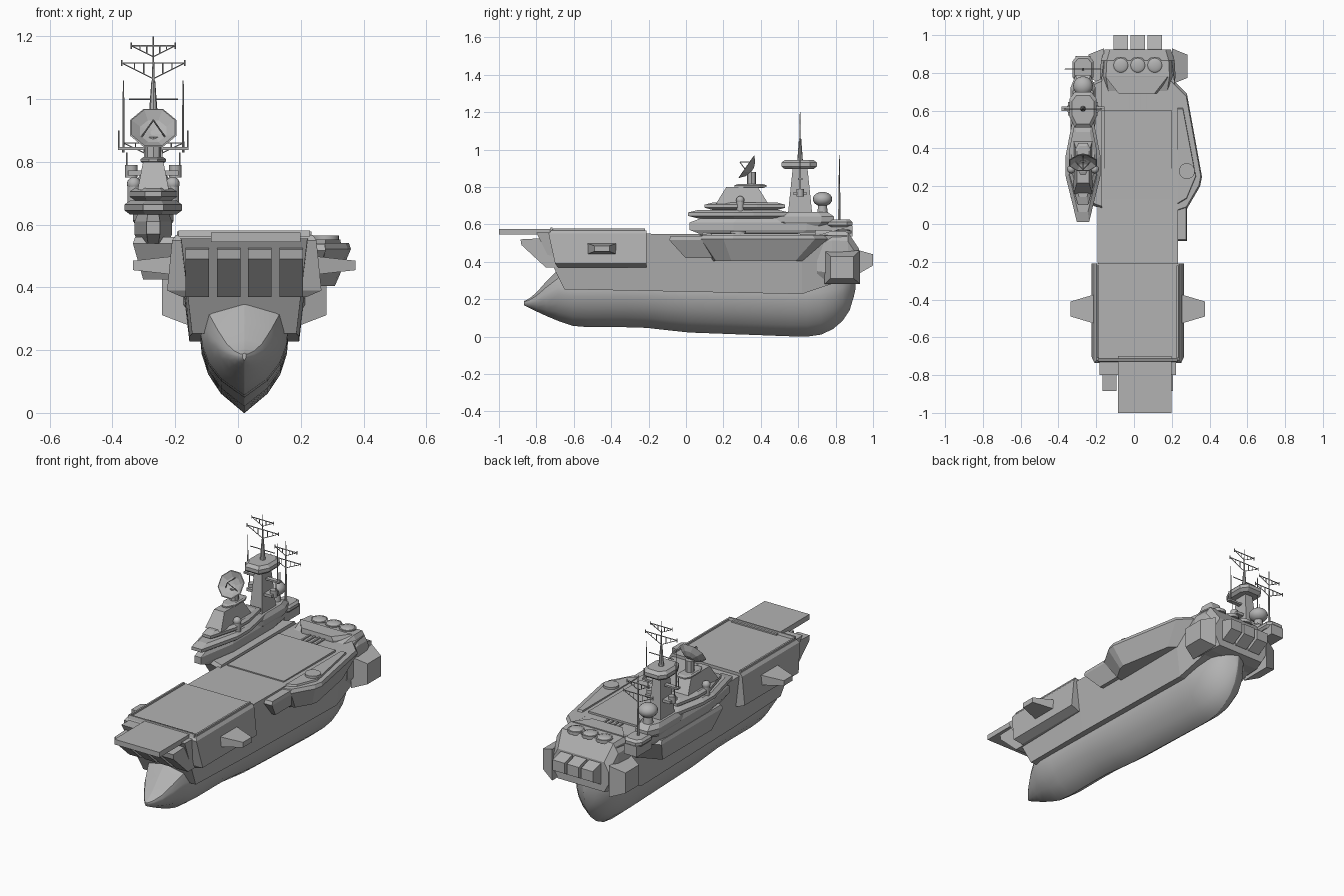
import bpy, bmesh
from math import sin, cos, pi, sqrt, radians
from mathutils import Vector

default_cube = bpy.data.objects.get("Cube")
if default_cube:
    bpy.data.objects.remove(default_cube, do_unlink=True)

colour = (.45, .45, .45, 1)
grey = bpy.data.materials.new("ship_grey")
grey.use_nodes = True
grey.diffuse_color = colour
grey.node_tree.nodes["Principled BSDF"].inputs["Base Color"].default_value = colour

HULL = .02       # centre line of the hull
ISLAND = -.27    # centre line of the island
MAST = .61       # position of the main mast
SIDES = (-1, 1)


def finish(name, bm, smooth=False):
    bmesh.ops.recalc_face_normals(bm, faces=bm.faces)
    mesh = bpy.data.meshes.new(name)
    bm.to_mesh(mesh)
    bm.free()
    mesh.materials.append(grey)
    part = bpy.data.objects.new(name, mesh)
    bpy.context.collection.objects.link(part)
    if smooth:
        bpy.ops.object.select_all(action='DESELECT')
        part.select_set(True)
        bpy.context.view_layer.objects.active = part
        bpy.ops.object.shade_smooth_by_angle(angle=radians(40))


def loft(name, rings, smooth=False):
    """Skin a list of equal-length point rings and cap both ends."""
    bm = bmesh.new()
    rows = [[bm.verts.new(point) for point in ring] for ring in rings]
    for low, high in zip(rows, rows[1:]):
        for i in range(len(low)):
            bm.faces.new((low[i - 1], low[i], high[i], high[i - 1]))
    bm.faces.new(rows[0])
    bm.faces.new(rows[-1])
    finish(name, bm, smooth)


def mirrored(half, centre):
    """Close a half outline of (offset, other) pairs across a centre line."""
    right = [(centre + x, other) for x, other in half]
    left = [(centre - x, other) for x, other in reversed(half)]
    return right + left


def rectangle(front, back, width, z, centre=HULL):
    return [(x, y, z) for x, y in mirrored([(width, front), (width, back)], centre)]


def block(name, centre, size, taper=1, depth_taper=1):
    """Upright box whose top may be narrower than its foot."""
    x, y, z = centre
    width, depth, height = (s / 2 for s in size)
    loft(name, [rectangle(y - depth, y + depth, width, z - height, x),
                rectangle(y - depth * depth_taper, y + depth * depth_taper, width * taper, z + height, x)])


def side_block(name, root, tip, y, z, depth, height, taper):
    """Tapered block growing sideways out of both hull sides."""
    for side in SIDES:
        rings = []
        for x, f in ((root, 1), (tip, taper)):
            d, h = depth * f / 2, height * f / 2
            corners = ((-d, -h), (d, -h), (d, h), (-d, h))
            rings.append([(HULL + side * x, y + a, z + b) for a, b in corners])
        loft(name, rings)


def side_prism(name, profile, centre, width):
    loft(name, [[(centre + s * width / 2, y, z) for y, z in profile] for s in SIDES])


def house(name, front, back, width, foot, height, nose=.3, tip=.35, tail=.2):
    """Island level with a pointed front and bevelled upper and lower rims."""
    length, middle = back - front, (front + back) / 2
    half = [(tip, front), (1, front + length * nose), (1, back - length * tail), (.6, back)]
    rings = []
    for level, inset in ((0, .8), (.3, 1), (.7, 1), (1, .8)):
        outline = mirrored([(x * width * inset, middle + (y - middle) * inset) for x, y in half], ISLAND)
        rings.append([(x, y, foot + height * level) for x, y in outline])
    loft(name, rings)


def shelf(name, outline, foot, top, shrink):
    """Platform on the hull side, drawn in towards the hull at its foot."""
    root = outline[0][0]
    middle = sum(y for x, y in outline) / len(outline)
    rings = [[(root + (x - root) * f, middle + (y - middle) * f, z) for x, y in outline]
             for z, f in ((foot, shrink), (top - .02, 1), (top, .96))]
    loft(name, rings)


def rod(name, start, end, radius=.0025, end_radius=None, sides=6):
    start, end = Vector(start), Vector(end)
    turn = (end - start).to_track_quat('Z', 'Y')
    if end_radius is None:
        end_radius = radius
    angles = [2 * pi * i / sides for i in range(sides)]
    loft(name, [[at + turn @ Vector((r * cos(a), r * sin(a), 0)) for a in angles]
                for at, r in ((start, radius), (end, end_radius))], sides > 8)


def post(name, x, y, foot, top, radius=.0025, end_radius=None, sides=6):
    rod(name, (x, y, foot), (x, y, top), radius, end_radius, sides)


def ball(name, centre, radius, squash=1):
    bm = bmesh.new()
    bmesh.ops.create_uvsphere(bm, u_segments=16, v_segments=10, radius=radius)
    bmesh.ops.scale(bm, vec=(1, 1, squash), verts=bm.verts)
    bmesh.ops.translate(bm, vec=centre, verts=bm.verts)
    finish(name, bm, True)


def clamp(value):
    return min(max(value, 0), 1)


# Lower hull: bulbous bow, stepped keel and rounded stern
rings = []
steps = 24
for i in range(steps + 1):
    y = HULL - .885 * cos(pi * i / steps)
    bow = clamp((y + .87) / .3)
    stern = sqrt(1 - (1 - clamp((.9 - y) / .25)) ** 2)
    width = max(.14 * sin(bow * pi / 2) ** .85 * stern, .003)
    keel = .03 * clamp((.6 - y) / .8) + .02 * clamp(-y / .25) + .12 * (1 - bow) ** 1.3 + .25 * (1 - stern)
    height = min(.36, .19 + .4 * bow ** 1.5) - keel
    half = [(.01, 0), (.53, .17), (.82, .34), (.97, .52), (1, .65), (.93, .83), (.01, 1)]
    section = mirrored([(width * a, keel + height * b) for a, b in half], HULL)
    rings.append([(x, y, z) for x, z in section])
loft("lower_hull", rings, True)

# Upper hull: raked bow, flared sides, rising stern
rings = []
for foot, rail, fullness, rise in ((-.65, -.8, .95, 0), (-.2, -.2, 1, 0), (.62, .62, 1, 0), (.9, .86, .85, .1)):
    knuckle = [(x, foot, .24 - .02 * foot + rise) for x in (HULL - .175 * fullness, HULL + .175 * fullness)]
    edge = [(x, rail, .548 - .01 * rail) for x in (HULL + .212 * fullness, HULL - .212 * fullness)]
    rings.append(knuckle + edge)
loft("upper_hull", rings)

# Forward armoured deck with rails, fins and launch deck
loft("forward_deck", [rectangle(front, -.21, width, z) for front, width, z in
                      ((-.685, .2, .37), (-.7, .246, .39), (-.735, .23, .55), (-.72, .218, .567))])
for side in SIDES:
    block("deck_rail", (HULL + side * .21, -.465, .57), (.01, .49, .015))
block("deck_step", (HULL, -.72, .572), (.42, .02, .02), depth_taper=.5)
block("launch_deck", (.057, -.85, .56), (.285, .3, .03))
side_block("side_fin", .22, .355, -.45, .47, .16, .06, .5)

# Bow launch tubes
launcher = [(-.885, .52), (-.88, .49), (-.75, .37), (-.68, .37), (-.68, .53)]
for i in range(4):
    side_prism("bow_launcher", launcher, HULL + (i - 1.5) * .1, .075)

# Main deck lift and aft deckhouse
block("deck_lift", (HULL, .365, .545), (.36, .47, .016))
shelf("aft_deckhouse", [(-.15, .78), (-.08, .69), (.12, .69), (.19, .78)], .53, .57, 1)
for i in range(4):
    block("deck_rib", (i * .03 - .025, .65, .54), (.01, .08, .016))

# Stern block, pods, domes and engines
rings = []
for y, width, foot, top in ((.7, .185, .3, .54), (.78, .2, .29, .565), (.865, .195, .29, .56), (.925, .175, .3, .47)):
    half = [(width * .84, foot), (width, foot + .05), (width, top - .05), (width * .84, top)]
    rings.append([(x, y, z) for x, z in mirrored(half, HULL)])
loft("stern_block", rings)
side_block("stern_pod", .18, .262, .835, .37, .19, .18, .65)
nozzle = [(.88, .34), (.93, .34), (1, .38), (1, .44), (.93, .46), (.88, .46)]
for i in (-1, 0, 1):
    x = HULL + i * .09
    post("dome_ring", x, .84, .55, .568, .045, sides=20)
    ball("stern_dome", (x, .84, .565), .04, .3)
    side_prism("engine_nozzle", nozzle, x, .075)

# Left sponson with turret, and the step ahead of it
shelf("sponson", [(.19, .78), (.28, .69), (.36, .25), (.35, .2), (.28, .08), (.19, .05)], .405, .542, .7)
shelf("sponson_panel", [(.23, .62), (.26, .62), (.33, .25), (.28, .13), (.23, .1)], .53, .552, 1)
post("sponson_turret", .28, .28, .54, .565, .042, sides=20)
shelf("sponson_step", [(.19, .3), (.28, .3), (.28, -.09), (.19, -.09)], .42, .537, .55)

# Island support, bridge levels and tower foot
shelf("island_support", [(-.17, .08), (-.335, .14), (-.335, .7), (-.17, .77)], .425, .56, .8)
house("island_base", .02, .8, .06, .54, .1)
house("bridge", .01, .55, .092, .632, .045, .45, tail=.35)
house("upper_bridge", .1, .53, .075, .677, .04, .4, tail=.35)
block("bridge_house", (ISLAND, .3, .755), (.1, .28, .09), .65, .6)
house("house_roof", .26, .43, .04, .795, .02)
house("tower_base", .46, .79, .065, .59, .075, .2, .7)

# Tilted dish antenna with feed arms
post("dish_pedestal", ISLAND, .35, .81, .88, .025, sides=8)
axis = Vector((0, -.82, .57))
hub = Vector((ISLAND, .35, .89))
turn = axis.to_track_quat('Z', 'Y')


def on_dish(radius, angle, lift=0):
    bowl = 5 * radius ** 2 + lift
    return hub + turn @ Vector((radius * cos(angle), radius * sin(angle), bowl))


corners = [pi * (i + .5) / 4 for i in range(8)]
loft("dish", [[on_dish(r, a, lift) for a in corners] for r, lift in
              ((.02, -.006), (.05, -.004), (.08, 0), (.075, .006), (.045, .004), (.01, .004))])
for i in range(3):
    rod("dish_feed", on_dish(.045, pi / 2 + i * pi * 2 / 3), hub + axis * .075)

# Main tower and mast
block("tower", (ISLAND, MAST, .78), (.08, .13, .25), .6, .6)
house("tower_top", .51, .7, .072, .895, .05, .3, .6)
post("mast", ISLAND, MAST, .94, 1.06, .015, .006, 8)
post("mast_top", ISLAND, MAST, 1.05, 1.2, .004, .002)


def crossbar(name, y, z, reach):
    rod(name, (ISLAND - reach, y, z), (ISLAND + reach, y, z))


def yard(y, z, reach, drop):
    """Crossarm with braces down to the mast and hanging struts."""
    crossbar("yard", y, z, reach)
    for side in SIDES:
        rod("yard_brace", (ISLAND + side * reach, y, z), (ISLAND, y, z - drop), .002)
        post("yard_tip", ISLAND + side * reach, y, z - .01, z + .01)
        for f in (.3, .6):
            post("yard_strut", ISLAND + side * reach * f, y, z - drop * (1 - f), z, .002)


yard(MAST, 1.17, .07, .035)
yard(MAST, 1.115, .1, .05)
crossbar("mast_spreader", MAST, 1, .078)
block("outrigger", (ISLAND, MAST, .843), (.226, .025, .01))

# Antennas, sensors and directors on both sides of the island
for side in SIDES:
    post("whip_antenna", ISLAND + side * .095, MAST, .83, 1.06, .004, .002)
    post("outrigger_post", ISLAND + side * .11, MAST, .84, .9)
    block("sensor_wing", (ISLAND + side * .04, MAST, .764), (.08, .07, .016))
    post("sensor_drum", ISLAND + side * .07, MAST, .75, .79, .02, sides=12)
    post("sensor_whip", ISLAND + side * .085, MAST, .77, .83)
    post("director_base", ISLAND + side * .062, .29, .665, .725, .02, sides=12)
    ball("director", (ISLAND + side * .062, .29, .73), .022)

# Radome and aft mast
post("radome_base", ISLAND, .73, .65, .71, .03, .022, 12)
ball("radome", (ISLAND, .73, .735), .052, .75)
block("aft_mast_foot", (ISLAND, .82, .565), (.08, .14, .06))
house("aft_mast_house", .75, .89, .055, .585, .04, .2, .7)
post("aft_mast", ISLAND, .82, .62, .97, .008, .002)
yard(.82, .92, .07, .035)
yard(.82, .86, .095, .045)
